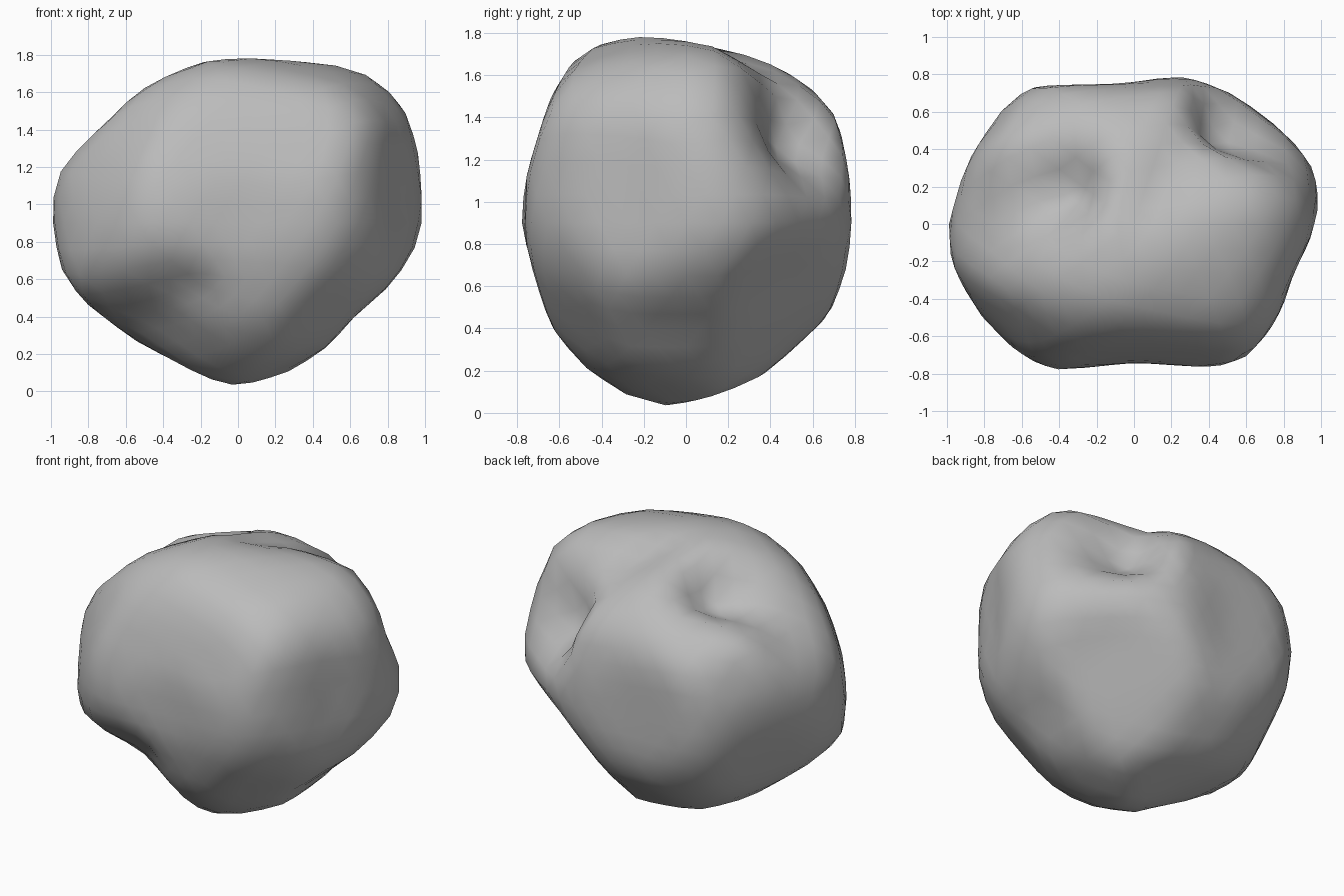
import bpy
import bmesh
import math
from mathutils import Vector

cube = bpy.data.objects.get("Cube")
if cube:
    bpy.data.objects.remove(cube, do_unlink=True)

CENTRE = Vector((0, 0, 0.9))

# Outlines of the boulder in the three main planes, about its centre
FRONT = [(.03, -.9), (.15, -.9), (.47, -.68), (.62, -.5), (.8, -.35), (.94, -.17),
         (1, .02), (1, .1), (.97, .37), (.89, .63), (.68, .83), (.4, .86), (.07, .89),
         (-.17, .87), (-.38, .79), (-.78, .6), (-.93, .38), (-1, .2), (-1, 0),
         (-.95, -.25), (-.83, -.42), (-.55, -.63), (-.2, -.83)]
SIDE = [(-.1, -.9), (.03, -.9), (.32, -.77), (.68, -.44), (.77, -.2), (.79, 0),
        (.78, .2), (.72, .5), (.57, .67), (.3, .81), (.1, .85), (-.2, .89), (-.45, .85),
        (-.55, .76), (-.65, .58), (-.76, .22), (-.79, 0), (-.72, -.25), (-.64, -.5),
        (-.47, -.7), (-.27, -.87)]
PLAN = [(1, .12), (.96, .32), (.82, .5), (.55, .7), (.25, .8), (-.05, .75), (-.56, .74),
        (-.76, .57), (-.9, .32), (-1, 0), (-.98, -.22), (-.8, -.53), (-.61, -.7),
        (-.43, -.79), (0, -.74), (.42, -.77), (.59, -.73), (.73, -.57), (.81, -.42),
        (.83, -.3), (.94, -.1)]

# Outlines in three slanted planes
FRONT_SLANT = [(-.15, -.88), (.28, -.78), (.73, -.52), (.96, -.24), (.97, .04), (.94, .26),
               (.84, .51), (.68, .69), (.53, .7), (.26, .82), (-.11, .89), (-.25, .88),
               (-.61, .77), (-.93, .4), (-.96, .07), (-.96, -.2), (-.89, -.31),
               (-.57, -.47), (-.31, -.76)]
BACK_SLANT = [(-.31, -.77), (.11, -.81), (.47, -.7), (.84, -.52), (.96, -.35), (.96, -.15),
              (.93, .1), (.84, .37), (.68, .65), (.39, .9), (.11, .92), (-.28, .94),
              (-.65, .87), (-.81, .75), (-.95, .43), (-.97, .19), (-.96, 0),
              (-.77, -.19), (-.51, -.53)]
UNDER_SLANT = [(-.18, -.85), (.04, -.86), (.26, -.78), (.49, -.72), (.71, -.52), (.9, -.11),
               (.94, .16), (.85, .49), (.51, .72), (.28, .84), (.15, .84), (.02, .78),
               (-.14, .87), (-.29, 1.02), (-.41, 1.01), (-.66, .86), (-.94, .47),
               (-.93, -.05), (-.81, -.31), (-.44, -.73)]

# Lumps and hollows: place, height (negative is a hollow), width
LUMPS = [
    ((-.37, .2, 1.6), -.32, .25),    # crater on top
    ((-.65, .02, 1.45), -.15, .3),   # crater mouth, open to the front
    ((-.6, .55, 1.45), .08, .3),     # rim behind the crater
    ((.66, .62, 1.42), -.33, .31),   # notch at the back
    ((.2, .75, 1.35), .07, .22),     # back ridge
    ((-.32, -.6, .5), -.12, .32),    # hollow under the front
    ((.75, .1, 1.6), .07, .3),       # side lobe
    ((-.75, -.35, .9), .06, .35),    # front lobe
    ((.45, -.6, 1.3), .06, .4),      # brow
]


def slant(turn, tilt):
    """Right and up axes of a plane turned about z, then tilted."""
    a, e = math.radians(turn), math.radians(tilt)
    right = Vector((math.cos(a), math.sin(a), 0))
    up = Vector((-math.sin(a) * math.sin(e), math.cos(a) * math.sin(e), math.cos(e)))
    return right, up


VIEWS = [(*slant(turn, tilt), [Vector(p) for p in outline]) for turn, tilt, outline in (
    (0, 0, FRONT), (90, 0, SIDE), (0, 90, PLAN),
    (35, 20, FRONT_SLANT), (215, 20, BACK_SLANT), (145, -20, UNDER_SLANT))]


def cross(a, b):
    return a.x * b.y - a.y * b.x


def reach(p, view):
    """How far p lies towards an outline: 1 is on it, more is outside."""
    right, up, outline = view
    v = Vector((p.dot(right), p.dot(up)))
    for a, b in zip(outline, outline[1:] + outline[:1]):
        area = cross(a, b)
        s, t = cross(v, b) / area, cross(a, v) / area
        if s >= -1e-6 and t >= -1e-6:
            return max(s + t, 0.0)
    return 0.0


def shape(direction):
    # Rounded blend of the outlines, a little oversize
    k = 4
    total = sum(reach(direction, view) ** k for view in VIEWS)
    whole = sum(math.hypot(direction.dot(r), direction.dot(u)) ** k for r, u, _ in VIEWS)
    radius = 1.03 * (whole / total) ** (1 / k)
    for place, height, width in LUMPS:
        gap = (direction - (Vector(place) - CENTRE).normalized()).length
        radius += height * math.exp(-(gap / width) ** 2)
    p = direction * radius
    # Trim whatever stands outside an outline
    for _ in range(3):
        for view in VIEWS:
            excess = reach(p, view)
            if excess > 1:
                right, up, _outline = view
                flat = right * p.dot(right) + up * p.dot(up)
                p -= flat * (1 - 1 / excess)
    return p + CENTRE


# Boulder
bm = bmesh.new()
bmesh.ops.create_icosphere(bm, subdivisions=4, radius=1)
for vert in bm.verts:
    vert.co = shape(vert.co.normalized())
bmesh.ops.smooth_vert(bm, verts=bm.verts, factor=0.4,
                      use_axis_x=True, use_axis_y=True, use_axis_z=True)
for face in bm.faces:
    face.smooth = True
mesh = bpy.data.meshes.new("boulder")
bm.to_mesh(mesh)
bm.free()
boulder = bpy.data.objects.new("boulder", mesh)
bpy.context.collection.objects.link(boulder)

# Stone colour
stone = bpy.data.materials.new("grey stone")
stone.use_nodes = True
colour = (0.5, 0.5, 0.5, 1)
stone.diffuse_color = colour
stone.node_tree.nodes["Principled BSDF"].inputs["Base Color"].default_value = colour
mesh.materials.append(stone)
